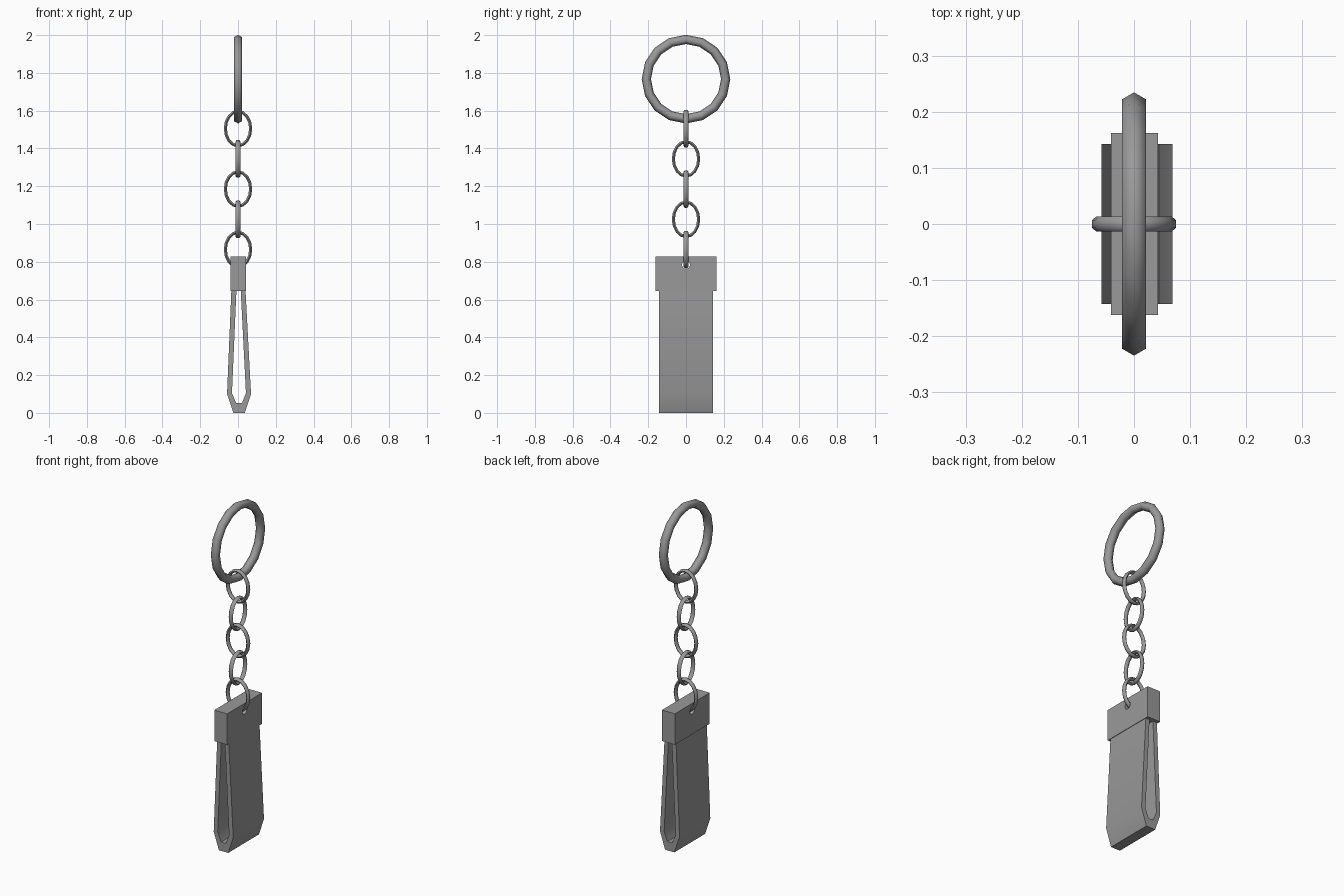
import bpy
import bmesh
from math import cos, sin, pi, radians

cube = bpy.data.objects.get("Cube")
if cube:
    bpy.data.objects.remove(cube, do_unlink=True)

metal = bpy.data.materials.new("grey metal")
metal.use_nodes = True
GREY = (0.32, 0.32, 0.32, 1)
metal.diffuse_color = GREY
metal.node_tree.nodes["Principled BSDF"].inputs["Base Color"].default_value = GREY


def finish(name, bm, smooth=None):
    bmesh.ops.recalc_face_normals(bm, faces=bm.faces)
    mesh = bpy.data.meshes.new(name)
    bm.to_mesh(mesh)
    bm.free()
    mesh.materials.append(metal)
    obj = bpy.data.objects.new(name, mesh)
    bpy.context.collection.objects.link(obj)
    bpy.ops.object.select_all(action='DESELECT')
    obj.select_set(True)
    bpy.context.view_layer.objects.active = obj
    if smooth:
        bpy.ops.object.shade_smooth_by_angle(angle=radians(smooth))
    return obj


def hoop(name, z, wide, tall, tube, depth, segments, sides, turn, along_x):
    """Upright elliptical hoop lying in the XZ or YZ plane."""
    bm = bmesh.new()
    rings = []
    for i in range(segments):
        a = 2 * pi * i / segments
        ring = []
        for j in range(sides):
            b = 2 * pi * j / sides + turn
            u = (wide + tube * cos(b)) * cos(a)
            w = z + (tall + tube * cos(b)) * sin(a)
            d = depth * sin(b)
            ring.append(bm.verts.new((u, d, w) if along_x else (d, u, w)))
        rings.append(ring)
    for i in range(segments):
        r, s = rings[i], rings[(i + 1) % segments]
        for j in range(sides):
            k = (j + 1) % sides
            bm.faces.new((r[j], s[j], s[k], r[k]))
    return finish(name, bm, 65)


# Large split ring and the chain of alternating links
hoop("key_ring", 1.767, 0.21, 0.21, 0.0245, 0.0245, 16, 6, 0, False)
for n in range(5):
    hoop(f"chain_link_{n + 1}", 1.505 - 0.16 * n, 0.067, 0.091, 0.0095, 0.0135,
         16, 6, pi / 6, n % 2 == 0)

# Folded strap: open band profile extruded across its width
outer = [(-0.033, 0.7), (-0.058, 0.1), (-0.024, 0), (0.036, 0), (0.069, 0.1), (0.037, 0.7)]
inner = [(-0.006, 0.7), (-0.032, 0.105), (-0.01, 0.052), (0.021, 0.052), (0.042, 0.105), (0.012, 0.7)]
bm = bmesh.new()
rows = [[bm.verts.new((x, y, z)) for x, z in path]
        for path, y in ((outer, -0.143), (inner, -0.143), (inner, 0.143), (outer, 0.143))]
for k in range(4):
    a, b = rows[k], rows[(k + 1) % 4]
    for i in range(len(outer) - 1):
        bm.faces.new((a[i], a[i + 1], b[i + 1], b[i]))
for i in (0, -1):
    bm.faces.new([row[i] for row in rows])
finish("strap", bm, 30)

# Clasp block with a hole for the last link
bm = bmesh.new()
bmesh.ops.create_cube(bm, size=1)
bmesh.ops.scale(bm, vec=(0.084, 0.324, 0.182), verts=bm.verts)
bmesh.ops.translate(bm, vec=(0.001, 0, 0.736), verts=bm.verts)
clasp = finish("clasp", bm)

bpy.ops.mesh.primitive_cylinder_add(vertices=16, radius=0.021, depth=0.3,
                                    location=(0, 0, 0.784), rotation=(0, pi / 2, 0))
cutter = bpy.context.object
cutter.hide_render = True
cut = clasp.modifiers.new("link hole", 'BOOLEAN')
cut.operation = 'DIFFERENCE'
cut.object = cutter
bpy.context.view_layer.objects.active = clasp
bpy.ops.object.modifier_apply(modifier=cut.name)
bpy.data.objects.remove(cutter, do_unlink=True)
